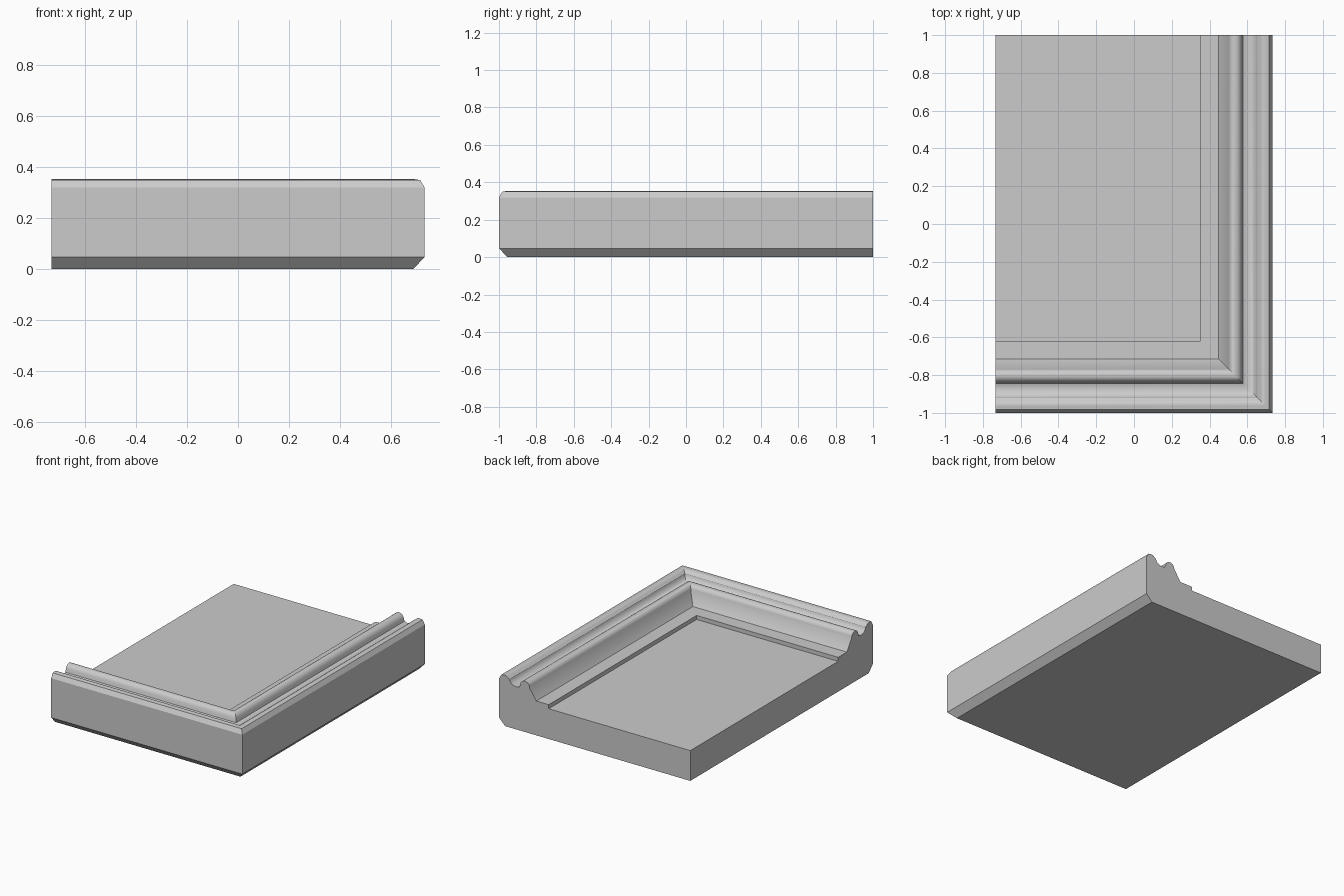
import bpy, bmesh, math

if "Cube" in bpy.data.objects:
    bpy.data.objects.remove(bpy.data.objects["Cube"])

HX, HY = 0.733, 1.0      # half width and half length
PANEL_Z = 0.21


def arc(cx, cz, rx, rz, a0, a1, n):
    """Points on an elliptical arc, angles in degrees."""
    pts = []
    for i in range(n + 1):
        a = math.radians(a0 + (a1 - a0) * i / n)
        pts.append((cx + rx * math.cos(a), cz + rz * math.sin(a)))
    return pts


# Moulding section as (inset from outer edge, height), bottom to inner panel
profile = [(0.045, 0), (0, 0.047), (0, 0.32)]
profile += [(0.018, 0.35)]
profile += arc(0.04, 0.318, 0.035, 0.035, 110, 40, 6)     # rounded outer lip
profile += arc(0.13, 0.34, 0.052, 0.044, 190, 300, 8)     # cove
profile += arc(0.197, 0.315, 0.036, 0.037, 170, 0, 10)    # bead
profile += [(0.285, 0.238), (0.38, 0.238), (0.38, PANEL_Z)]  # slope and ledge

bm = bmesh.new()

# Mitred sweep along the front and right edges
start = [bm.verts.new((-HX, -HY + d, z)) for d, z in profile]
corner = [bm.verts.new((HX - d, -HY + d, z)) for d, z in profile]
end = [bm.verts.new((HX - d, HY, z)) for d, z in profile]
for a, b in ((start, corner), (corner, end)):
    for i in range(len(profile) - 1):
        bm.faces.new((a[i], b[i], b[i + 1], a[i + 1]))

# Panel top, underside and the two flat cut ends
top = bm.verts.new((-HX, HY, PANEL_Z))
bottom = bm.verts.new((-HX, HY, 0))
bm.faces.new((start[-1], corner[-1], end[-1], top))
bm.faces.new((start[0], bottom, end[0], corner[0]))
bm.faces.new(start + [top, bottom])
bm.faces.new(end + [top, bottom])
bmesh.ops.recalc_face_normals(bm, faces=bm.faces[:])

mesh = bpy.data.meshes.new("moulded_corner_slab")
bm.to_mesh(mesh)
bm.free()
slab = bpy.data.objects.new("moulded_corner_slab", mesh)
bpy.context.collection.objects.link(slab)

# Smooth curves, sharp arrises
bpy.context.view_layer.objects.active = slab
slab.select_set(True)
bpy.ops.object.shade_smooth_by_angle(angle=math.radians(28))
